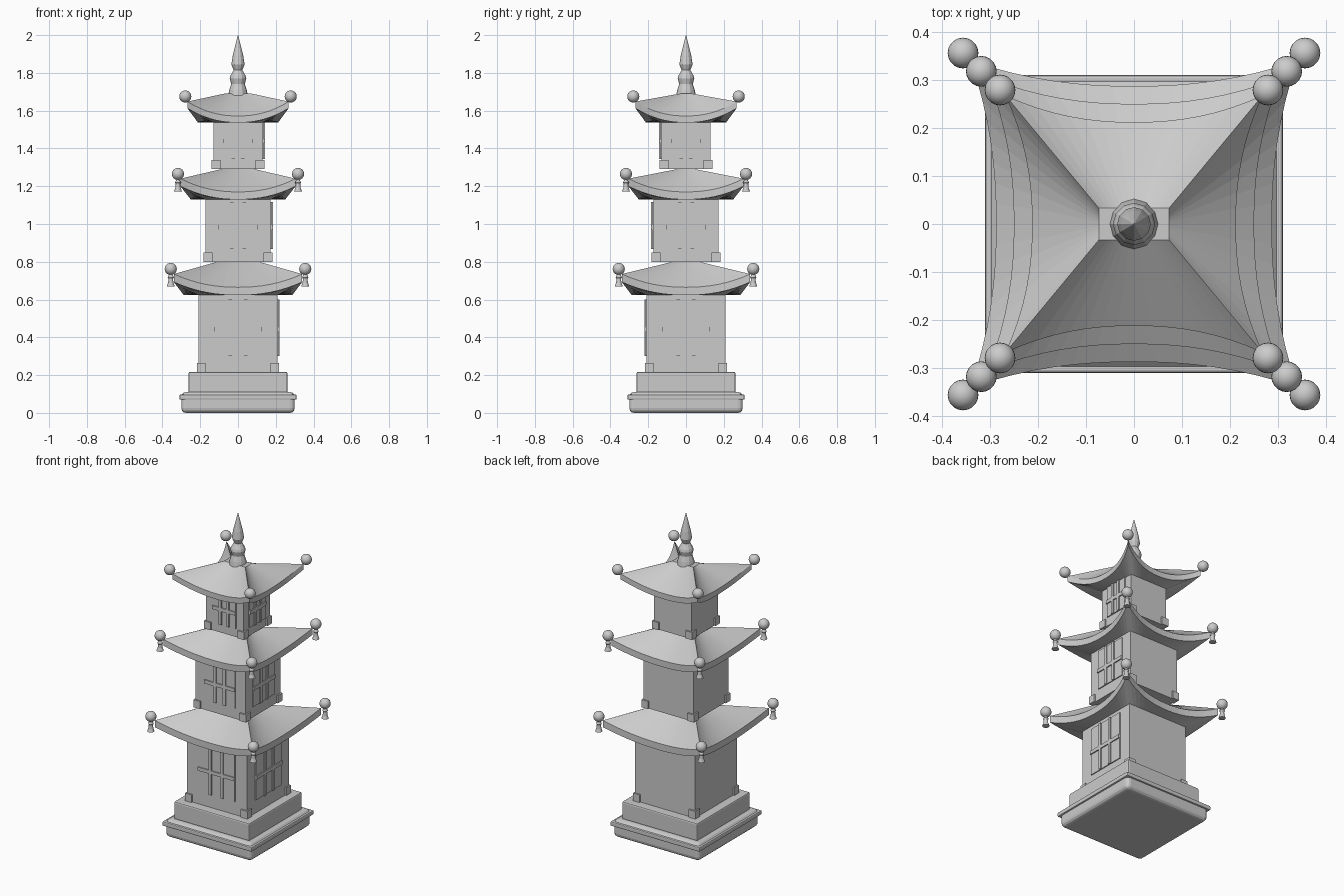
import bpy, bmesh, math
from mathutils import Vector, Matrix

cube = bpy.data.objects.get("Cube")
if cube:
    bpy.data.objects.remove(cube, do_unlink=True)

stone = bpy.data.materials.new("pale grey stone")
stone.use_nodes = True
GREY = (0.6, 0.6, 0.6, 1)
stone.diffuse_color = GREY
stone.node_tree.nodes["Principled BSDF"].inputs["Base Color"].default_value = GREY


def finish(name, bm, smooth=False):
    bmesh.ops.recalc_face_normals(bm, faces=bm.faces)
    mesh = bpy.data.meshes.new(name)
    bm.to_mesh(mesh)
    bm.free()
    mesh.materials.append(stone)
    ob = bpy.data.objects.new(name, mesh)
    bpy.context.collection.objects.link(ob)
    if smooth:
        for p in mesh.polygons:
            p.use_smooth = True
    return ob


def add_box(bm, lo, hi, matrix=Matrix()):
    lo, hi = Vector(lo), Vector(hi)
    size = Matrix.Diagonal((*(hi - lo), 1))
    bmesh.ops.create_cube(bm, size=1, matrix=matrix @ Matrix.Translation((lo + hi) / 2) @ size)


def block(name, half, z0, z1, bevel=0.0, segments=3):
    bm = bmesh.new()
    add_box(bm, (-half, -half, z0), (half, half, z1))
    ob = finish(name, bm)
    if bevel:
        mod = ob.modifiers.new("rounded edges", "BEVEL")
        mod.width, mod.segments = bevel, segments
    return ob


def add_lathe(bm, profile, sides, centre=(0, 0, 0)):
    rings = []
    for r, z in profile:
        rings.append([bm.verts.new(Vector(centre) + Vector((r * math.cos(a), r * math.sin(a), z)))
                      for a in (math.tau * i / sides for i in range(sides))])
    for a, b in zip(rings, rings[1:]):
        for i in range(sides):
            j = (i + 1) % sides
            bm.faces.new((a[i], a[j], b[j], b[i]))
    bm.faces.new(rings[0])
    bm.faces.new(rings[-1])


def corners(d):
    return [(sx * d, sy * d) for sx in (-1, 1) for sy in (-1, 1)]


def roof(name, corner, mid, wall, top_z, mid_z, corner_z, thick, ridge):
    """Swept roof: ridge rectangle, upturned concave eaves, soffit to the wall."""
    steps = 16
    bm = bmesh.new()
    rings = [[], [], [], []]
    for k in range(4):
        rot = Matrix.Rotation(k * math.pi / 2, 3, "Z")
        rx, ry = ridge if k % 2 == 0 else ridge[::-1]
        for i in range(steps):
            t = 2 * i / steps - 1
            lift = abs(t) ** 2.2
            out = mid + (corner - mid) * lift
            z = mid_z + (corner_z - mid_z) * lift
            points = ((t * rx, -ry, top_z), (t * corner, -out, z),
                      (t * corner, -out, z - thick), (t * wall, -wall, mid_z - thick))
            for ring, p in zip(rings, points):
                ring.append(bm.verts.new(rot @ Vector(p)))
    n = len(rings[0])
    for a, b in zip(rings, rings[1:]):
        for i in range(n):
            j = (i + 1) % n
            bm.faces.new((a[i], a[j], b[j], b[i]))
    bm.faces.new(rings[0])
    bm.faces.new(rings[-1])
    return finish(name, bm)


def window(name, wall, half, z0, z1, bar_z, bar_x, turn):
    """Thin panel with two upright bars and one crossbar."""
    rot = Matrix.Rotation(turn, 4, "Z")
    bm = bmesh.new()
    add_box(bm, (-half, -wall - 0.006, z0), (half, -wall + 0.01, z1), rot)
    front = -wall - 0.013
    for s in (-1, 1):
        add_box(bm, (s * bar_x - 0.009, front, z0), (s * bar_x + 0.009, -wall, z1), rot)
    add_box(bm, (-half, front, bar_z - 0.011), (half, -wall, bar_z + 0.011), rot)
    finish(name, bm)


# Stepped base
block("base_slab", 0.3, 0, 0.11, 0.025)
block("base_rim", 0.31, 0.07, 0.097, 0.006, 2)
block("plinth", 0.262, 0.105, 0.217, 0.008, 2)

# Storeys: wall, corner feet, windows, roof, corner balls and bells
storeys = [
    dict(name="lower", wall=0.208, z=0.217, win=(0.127, 0.3, 0.6, 0.443, 0.041), corner=0.34,
         mid=0.287, roof=(0.8, 0.665, 0.735), thick=0.042, ridge=(0.11, 0.07), ball=(0.356, 0.762), bell=0.67),
    dict(name="middle", wall=0.173, z=0.8, win=(0.105, 0.868, 1.116, 0.983, 0.033), corner=0.305,
         mid=0.25, roof=(1.29, 1.17, 1.24), thick=0.04, ridge=(0.09, 0.05), ball=(0.318, 1.265), bell=1.172),
    dict(name="upper", wall=0.13, z=1.29, win=(0.079, 1.344, 1.54, 1.44, 0.026), corner=0.268,
         mid=0.212, roof=(1.69, 1.572, 1.648), thick=0.035, ridge=(0.073, 0.033), ball=(0.279, 1.675), bell=None),
]
for s in storeys:
    name, wall, z = s["name"], s["wall"], s["z"]
    top, mid_z, corner_z = s["roof"]
    block(name + "_wall", wall, z, mid_z - s["thick"] + 0.005)

    bm = bmesh.new()
    for x, y in corners(wall - 0.014):
        add_box(bm, (x - 0.023, y - 0.023, z), (x + 0.023, y + 0.023, z + 0.048))
    finish(name + "_corner_feet", bm)

    window(name + "_front_window", wall, *s["win"], 0)
    window(name + "_left_window", wall, *s["win"], math.pi / 2)

    roof(name + "_roof", s["corner"], s["mid"], wall, top, mid_z, corner_z, s["thick"], s["ridge"])

    d, ball_z = s["ball"]
    bm = bmesh.new()
    for x, y in corners(d):
        bmesh.ops.create_uvsphere(bm, u_segments=20, v_segments=12, radius=0.032,
                                  matrix=Matrix.Translation((x, y, ball_z)))
    finish(name + "_corner_balls", bm, smooth=True)

    if s["bell"]:
        bm = bmesh.new()
        for x, y in corners(d):
            add_lathe(bm, [(0.021, 0), (0.014, 0.02), (0.012, 0.04), (0.016, 0.048), (0.008, 0.064)],
                      12, (x, y, s["bell"]))
        finish(name + "_bells", bm)

# Spire
bm = bmesh.new()
add_lathe(bm, [(0.052, 1.68), (0.046, 1.71), (0.036, 1.74), (0.044, 1.77), (0.04, 1.785),
               (0.023, 1.815), (0.035, 1.845), (0.028, 1.89), (0.001, 2.0)], 12)
finish("spire", bm)
